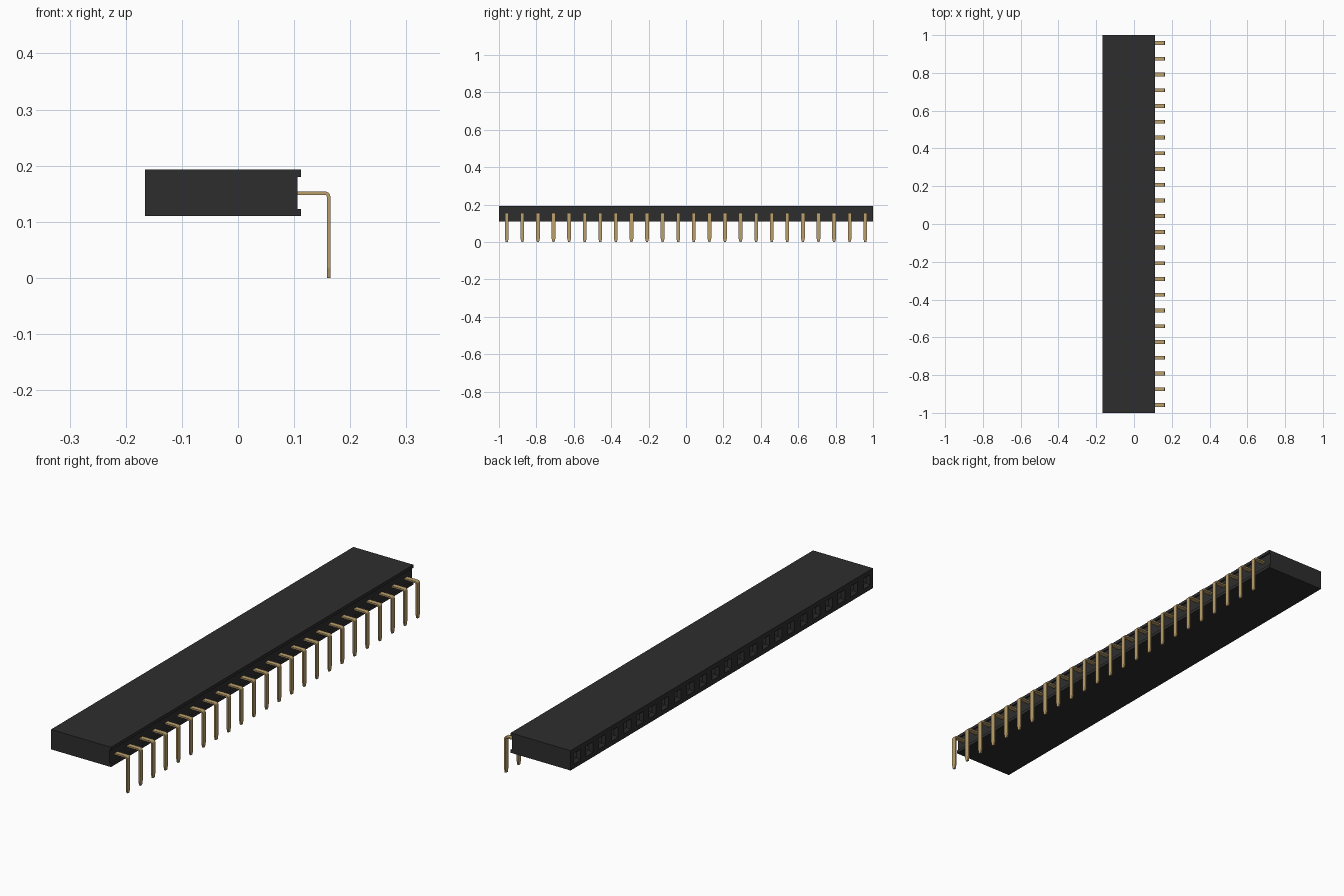
import bpy, bmesh, math
from mathutils import Vector

cube = bpy.data.objects.get("Cube")
if cube:
    bpy.data.objects.remove(cube, do_unlink=True)

COUNT = 24
PITCH = 2.0 / COUNT


def material(name, rgb):
    m = bpy.data.materials.new(name)
    m.use_nodes = True
    m.diffuse_color = (*rgb, 1)
    bsdf = m.node_tree.nodes["Principled BSDF"]
    bsdf.inputs["Base Color"].default_value = (*rgb, 1)
    bsdf.inputs["Roughness"].default_value = 0.6
    return m


def loft(bm, rings):
    """Join closed rings of points into a capped solid; return the side faces."""
    vs = [[bm.verts.new(p) for p in ring] for ring in rings]
    n = len(vs[0])
    sides = []
    for a, b in zip(vs, vs[1:]):
        for i in range(n):
            j = (i + 1) % n
            sides.append(bm.faces.new((a[i], a[j], b[j], b[i])))
    bm.faces.new(vs[0][::-1])
    bm.faces.new(vs[-1])
    bmesh.ops.recalc_face_normals(bm, faces=bm.faces[:])
    return sides


def add_object(name, bm, mat):
    me = bpy.data.meshes.new(name)
    bm.to_mesh(me)
    bm.free()
    me.materials.append(mat)
    ob = bpy.data.objects.new(name, me)
    bpy.context.collection.objects.link(ob)
    return ob


black = material("black plastic", (0.027, 0.027, 0.027))
gold = material("gold metal", (0.50, 0.35, 0.15))

# Housing: grooved profile carried along y, one section per socket
X0, X1, LIP = -0.166, 0.106, 0.112
Z0, Z1 = 0.11, 0.193
profile = [(X0, Z0), (LIP, Z0), (LIP, Z0 + 0.013), (X1, Z0 + 0.013),
           (X1, Z1 - 0.013), (LIP, Z1 - 0.013), (LIP, Z1), (X0, Z1)]
bm = bmesh.new()
loft(bm, [[(x, -1 + k * PITCH, z) for x, z in profile] for k in range(COUNT + 1)])

# Sockets: rim, funnel, then a deep square hole in each cell of the mating face
cells = [f for f in bm.faces if f.normal.x < -0.9
         and f.calc_center_median().x < X0 + 0.001]
for thickness, depth in ((0.019, 0), (0.010, -0.012), (0.0005, -0.15)):
    bmesh.ops.inset_individual(bm, faces=cells, thickness=thickness,
                               depth=depth, use_even_offset=True)
add_object("socket_housing", bm, black)

# Pin: flat strip bent 90 degrees downward with a tapered tip
HALF_T, HALF_W, R = 0.0032, 0.010, 0.007
PX, PZ = 0.1615, 0.151
stations = [(0.09, PZ, 90, HALF_W)]
for i in range(6):
    a = 90 - 18 * i
    stations.append((PX - R + R * math.cos(math.radians(a)),
                     PZ - R + R * math.sin(math.radians(a)), a, HALF_W))
stations += [(PX, 0.018, 0, HALF_W), (PX, 0.0, 0, 0.0055)]
rings = []
for x, z, a, w in stations:
    n = Vector((math.cos(math.radians(a)), 0, math.sin(math.radians(a)))) * HALF_T
    c = Vector((x, 0, z))
    side = Vector((0, w, 0))
    rings.append([c + n + side, c + n - side, c - n - side, c - n + side])
bm = bmesh.new()
loft(bm, rings)
first = add_object("pin_01", bm, gold)

# Row of identical pins sharing one mesh
for k in range(COUNT):
    ob = first if k == 0 else bpy.data.objects.new(f"pin_{k + 1:02d}", first.data)
    if k:
        bpy.context.collection.objects.link(ob)
    ob.location.y = -1 + (k + 0.5) * PITCH
